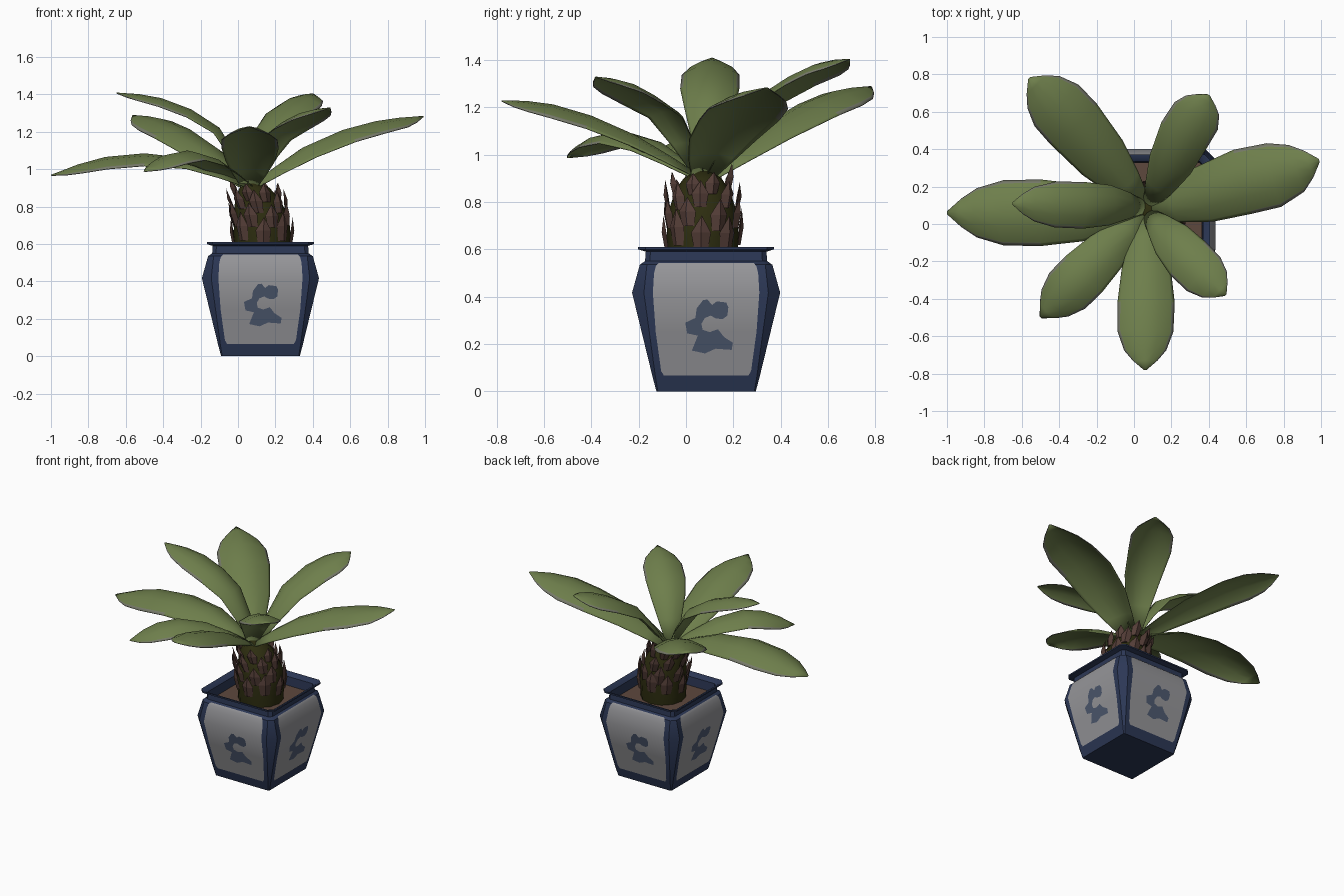
import bpy, bmesh, math, random
from mathutils import Vector, Matrix

if "Cube" in bpy.data.objects:
    bpy.data.objects.remove(bpy.data.objects["Cube"])

random.seed(4)
POT = Vector((0.12, 0.085, 0))


def mat(name, col):
    m = bpy.data.materials.new(name)
    m.diffuse_color = (*col, 1)
    m.use_nodes = True
    m.node_tree.nodes["Principled BSDF"].inputs["Base Color"].default_value = m.diffuse_color
    return m


NAVY = mat("navy_glaze", (0.025, 0.039, 0.092))
WHITE = mat("pale_grey_glaze", (0.30, 0.30, 0.315))
BLUE = mat("faded_blue_paint", (0.075, 0.1, 0.16))
SOIL = mat("soil_brown", (0.11, 0.065, 0.047))
BARK = mat("dark_olive_bark", (0.026, 0.026, 0.005))
SCALE = mat("brown_scale", (0.088, 0.047, 0.038))
LEAF = mat("leaf_green", (0.155, 0.21, 0.071))
EDGE = mat("dry_leaf_edge", (0.18, 0.19, 0.14))


def finish(name, bm, material, angle=35, recalc=False, second=None):
    if recalc:
        bmesh.ops.recalc_face_normals(bm, faces=bm.faces)
    me = bpy.data.meshes.new(name)
    bm.to_mesh(me)
    bm.free()
    me.materials.append(material)
    if second:
        me.materials.append(second)
    ob = bpy.data.objects.new(name, me)
    bpy.context.collection.objects.link(ob)
    bpy.ops.object.select_all(action='DESELECT')
    ob.select_set(True)
    bpy.context.view_layer.objects.active = ob
    if angle:
        bpy.ops.object.shade_smooth_by_angle(angle=math.radians(angle))
    return ob


def interp(table, x):
    """Linear interpolation in a list of (x, value) pairs."""
    for (a, va), (b, vb) in zip(table, table[1:]):
        if x <= b:
            return va + (vb - va) * max(0, (x - a) / (b - a))
    return table[-1][1]


def loft(bm, rings):
    for a, b in zip(rings, rings[1:]):
        n = len(a)
        for i in range(n):
            bm.faces.new((a[i], a[(i + 1) % n], b[(i + 1) % n], b[i]))


# Pot: square rings with clipped corners (z, half width, corner cut)
PROFILE = [(0, .21, .006), (.06, .226, .012), (.417, .313, .05), (.535, .28, .03),
           (.55, .258, .02), (.59, .255, .02), (.60, .287, .03), (.61, .287, .03),
           (.607, .272, .03), (.59, .25, .02), (.50, .245, .02)]
bm = bmesh.new()
rings = []
for z, h, c in PROFILE:
    k = h - c
    pts = [(k, -h), (h, -k), (h, k), (k, h), (-k, h), (-h, k), (-h, -k), (-k, -h)]
    rings.append([bm.verts.new(POT + Vector((x, y, z))) for x, y in pts])
loft(bm, rings)
bm.faces.new(list(reversed(rings[0])))
finish("pot", bm, NAVY)

# Soil plate
bm = bmesh.new()
bmesh.ops.create_grid(bm, x_segments=1, y_segments=1, size=.243,
                      matrix=Matrix.Translation(POT + Vector((0, 0, .53))))
finish("soil", bm, SOIL, 0)

# Painted panels and motifs on the four sides
WALL = [(z, h) for z, h, c in PROFILE[:4]] + [(.55, .262)]
PANEL = [(.066, .178), (.085, .19), (.25, .213), (.417, .225), (.50, .22), (.53, .212), (.543, .2)]
MOTIF = [(-.013, .385), (.005, .388), (.025, .365), (.045, .38), (.085, .375), (.094, .355),
         (.09, .32), (.07, .305), (.04, .308), (.02, .32), (-.005, .31), (-.02, .285),
         (-.015, .26), (.015, .25), (.05, .262), (.075, .23), (.113, .205),
         (.108, .175), (.04, .18), (-.005, .16), (-.06, .172), (-.045, .21), (-.035, .235),
         (-.08, .245), (-.088, .29), (-.045, .31), (-.04, .35)]
for i, side in enumerate(("front", "right", "back", "left")):
    place = Matrix.Translation(POT) @ Matrix.Rotation(i * math.pi / 2, 4, 'Z')

    def on_wall(u, z, off):
        return place @ Vector((u, -interp(WALL, z) - off, z))

    bm = bmesh.new()
    rows = [[bm.verts.new(on_wall(s * w, z, .004)) for s in (-1, 1)] for z, w in PANEL]
    for a, b in zip(rows, rows[1:]):
        bm.faces.new((a[0], a[1], b[1], b[0]))
    finish("panel_" + side, bm, WHITE)
    bm = bmesh.new()
    f = bm.faces.new([bm.verts.new(on_wall(u, z, .007)) for u, z in reversed(MOTIF)])
    f.normal_update()
    if f.normal.dot(place.to_3x3() @ Vector((0, -1, 0))) < 0:
        f.normal_flip()
    bmesh.ops.triangulate(bm, faces=[f])
    finish("motif_" + side, bm, BLUE, 0)

# Trunk: leaning barrel (z, radius), (z, centre x)
RAD = [(.52, .145), (.65, .152), (.75, .147), (.85, .115), (.90, .08), (.93, .03)]
LEAN = [(.52, .13), (.74, .128), (.85, .1), (.96, .075)]


def trunk_point(z, a, r):
    return Vector((interp(LEAN, z) + r * math.cos(a), .07 + r * math.sin(a), z))


bm = bmesh.new()
rings = [[bm.verts.new(trunk_point(z, math.tau * i / 12, r)) for i in range(12)] for z, r in RAD]
loft(bm, rings)
bm.faces.new(rings[-1])
finish("trunk", bm, BARK, 40)

# Bark scales: staggered rows of pointed plates
bm = bmesh.new()
for row, z0 in enumerate((.61, .69, .775, .835)):
    n = 8
    for i in range(n):
        a = math.tau * (i + .5 * (row % 2)) / n + random.uniform(-.08, .08)
        zb = z0 + random.uniform(-.015, .015)
        ln = random.uniform(.135, .16) - .014 * row
        r = interp(RAD, zb)
        w = .042 - .003 * row
        side = Vector((-math.sin(a), math.cos(a), 0))
        base = trunk_point(zb, a, r - .004)
        up = trunk_point(zb + ln, a, r + .016) - base
        out = Vector((math.cos(a), math.sin(a), 0)) * .016
        bl, br, ml, mr, tip, rb, rm = [bm.verts.new(base + side * s * w + up * t + out * o) for s, t, o in
                                       ((-.7, 0, 0), (.7, 0, 0), (-1, .5, 0), (1, .5, 0),
                                        (.1, 1, 0), (0, 0, .9), (0, .5, 1.1))]
        for f in ((bl, rb, rm, ml), (rb, br, mr, rm), (ml, rm, tip), (rm, mr, tip),
                  (bl, ml, tip, mr, br), (bl, br, rb)):
            bm.faces.new(f)
finish("bark_scales", bm, SCALE, 0, recalc=True)

# Leaves: arched blades along a midrib path, each with (half width, path points)
WIDTH = [(0, .3), (.12, .58), (.28, .86), (.5, 1), (.7, .98), (.85, .74), (.93, .43), (1, .05)]
LEAVES = {
    "right": (.178, (.08, .07, .92), (.32, .14, 1.10), (.56, .22, 1.21), (.78, .27, 1.265), (.99, .34, 1.285)),
    "back_right": (.14, (.08, .10, .93), (.17, .27, 1.21), (.26, .46, 1.34), (.34, .59, 1.395), (.40, .69, 1.405)),
    "back_left": (.165, (.05, .10, .92), (-.13, .31, 1.10), (-.31, .52, 1.225), (-.43, .65, 1.275), (-.56, .78, 1.29)),
    "left_upper": (.125, (.06, .09, .93), (-.08, .10, 1.20), (-.25, .10, 1.32), (-.45, .105, 1.39), (-.65, .11, 1.41)),
    "left_lower": (.178, (.06, .06, .92), (-.23, .06, 1.05), (-.50, .06, 1.085), (-.76, .06, 1.055), (-1.0, .06, .97)),
    "front_left": (.138, (.06, .05, .92), (-.12, -.12, 1.05), (-.27, -.27, 1.10), (-.39, -.39, 1.07), (-.50, -.50, .99)),
    "front": (.153, (.06, .05, .92), (.065, -.19, 1.07), (.065, -.40, 1.165), (.06, -.60, 1.22), (.06, -.78, 1.23)),
    "front_right": (.13, (.07, .06, .93), (.17, -.05, 1.17), (.275, -.17, 1.26), (.385, -.28, 1.315), (.49, -.38, 1.33)),
}
ACROSS = (-1, -.9, -.45, 0, .45, .9, 1)


def spline(pts, t):
    """Catmull-Rom point at t in 0..1."""
    x = t * (len(pts) - 1)
    i = min(int(x), len(pts) - 2)
    f = x - i
    p1, p2 = pts[i], pts[i + 1]
    p0 = pts[i - 1] if i else 2 * p1 - p2
    p3 = pts[i + 2] if i + 2 < len(pts) else 2 * p2 - p1
    return .5 * (2 * p1 + (p2 - p0) * f + (2 * p0 - 5 * p1 + 4 * p2 - p3) * f * f
                 + (3 * p1 - p0 - 3 * p2 + p3) * f ** 3)


for name, (half, *path) in LEAVES.items():
    pts = [Vector(p) for p in path]
    bm = bmesh.new()
    rows = []
    for t, k in WIDTH:
        p = spline(pts, t)
        tan = (spline(pts, min(1, t + .02)) - spline(pts, max(0, t - .02))).normalized()
        side = tan.cross(Vector((0, 0, 1))).normalized()
        nrm = side.cross(tan)
        w = half * k
        rows.append([bm.verts.new(p + side * u * w - nrm * u * u * w * .37) for u in ACROSS])
    for j, (a, b) in enumerate(zip(rows, rows[1:])):
        for i in range(6):
            f = bm.faces.new((a[i], a[i + 1], b[i + 1], b[i]))
            # dry margin along the outer half of the blade
            f.material_index = int(i in (0, 5) and j >= 3)
    ob = finish("leaf_" + name, bm, LEAF, 50, second=EDGE)
    sol = ob.modifiers.new("thickness", 'SOLIDIFY')
    sol.thickness = .004
